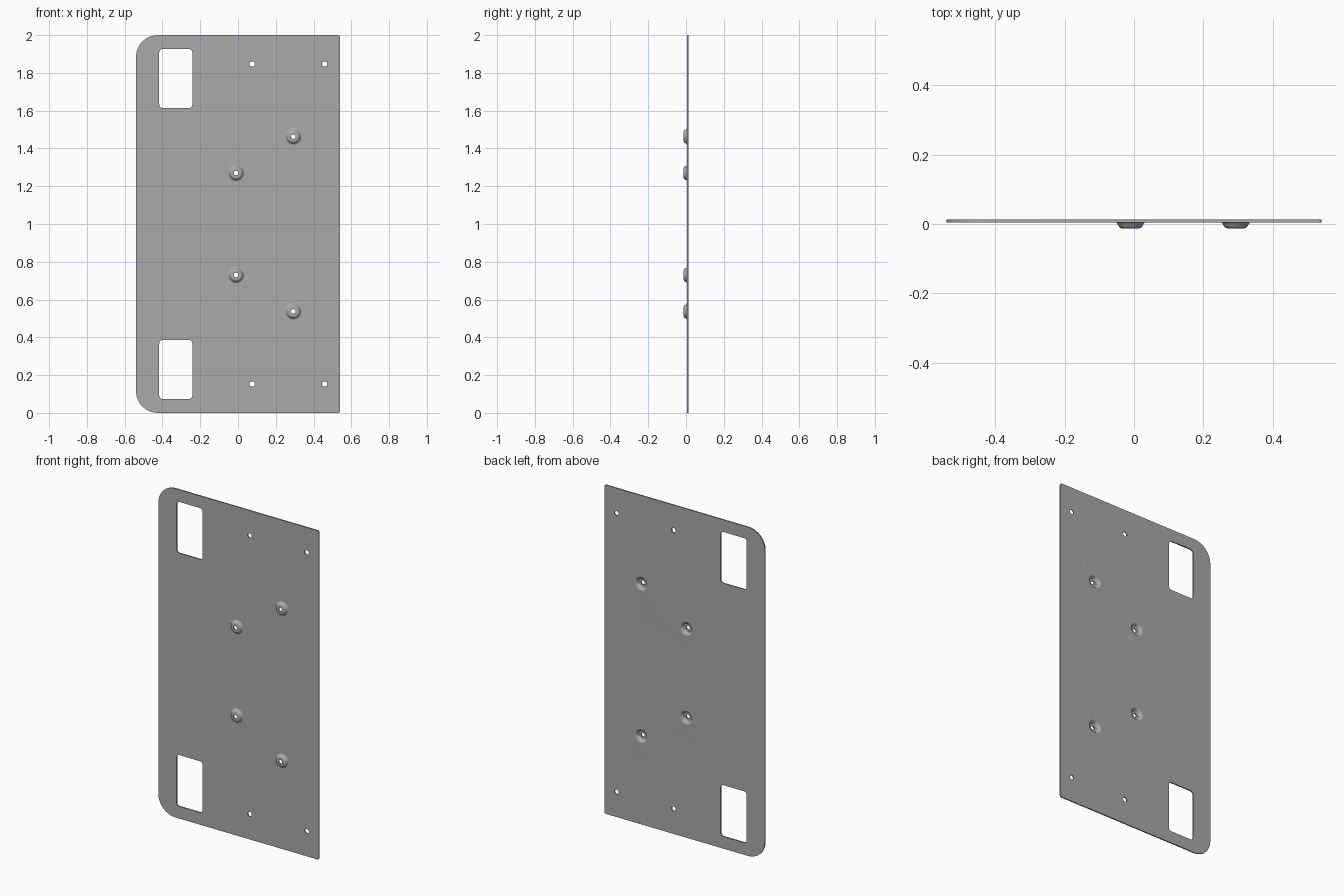
import bpy, bmesh, math
from mathutils import Vector

cube = bpy.data.objects.get("Cube")
if cube:
    bpy.data.objects.remove(cube, do_unlink=True)

FRONT_Y, THICK = 0.005, 0.0075

steel = bpy.data.materials.new("grey_steel")
steel.use_nodes = True
GREY = (0.4, 0.4, 0.4, 1)
steel.diffuse_color = GREY
steel.node_tree.nodes["Principled BSDF"].inputs["Base Color"].default_value = GREY


def rounded_rect(x0, x1, z0, z1, r_left, r_right, steps=8):
    """Outline points in x, z with separate radii for the left and right corners."""
    corners = [(x1, z1, r_right, 0), (x0, z1, r_left, 90),
               (x0, z0, r_left, 180), (x1, z0, r_right, 270)]
    pts = []
    for x, z, r, start in corners:
        cx = x - r if x == x1 else x + r
        cz = z - r if z == z1 else z + r
        for i in range(steps + 1):
            a = math.radians(start + 90 * i / steps)
            pts.append((cx + r * math.cos(a), cz + r * math.sin(a)))
    return pts


def circle(cx, cz, r, n):
    return [(cx + r * math.cos(2 * math.pi * i / n),
             cz + r * math.sin(2 * math.pi * i / n)) for i in range(n)]


bm = bmesh.new()


def add_loop(pts):
    verts = [bm.verts.new((x, FRONT_Y, z)) for x, z in pts]
    edges = [bm.edges.new((verts[i - 1], v)) for i, v in enumerate(verts)]
    return verts, edges


# Plate outline and cut-outs, mirrored about mid height
boundary = add_loop(rounded_rect(-0.54, 0.54, 0, 2, 0.115, 0.01))[1]
dimples = []
for flip in (False, True):
    def mz(z):
        return 2 - z if flip else z
    z0, z1 = sorted((mz(1.614), mz(1.926)))
    boundary += add_loop(rounded_rect(-0.417, -0.242, z0, z1, 0.018, 0.018, 6))[1]
    for x in (0.075, 0.459):
        boundary += add_loop(circle(x, mz(1.847), 0.014, 24))[1]
    for x, z in ((-0.01, 1.27), (0.293, 1.463)):
        verts, edges = add_loop(circle(x, mz(z), 0.046, 32))
        boundary += edges
        dimples.append((x, mz(z), verts))

bmesh.ops.triangle_fill(bm, edges=boundary, use_beauty=True, normal=(0, -1, 0))

# Pressed dimples: radius and forward depth, ending at the central hole
PROFILE = [(0.043, 0), (0.040, 0.0015), (0.0375, 0.0045), (0.0355, 0.0085),
           (0.0335, 0.012), (0.031, 0.015), (0.028, 0.0168), (0.024, 0.0175),
           (0.012, 0.0175)]
for x, z, ring in dimples:
    for r, depth in PROFILE:
        new = [bm.verts.new((px, FRONT_Y - depth, pz))
               for px, pz in circle(x, z, r, len(ring))]
        for i in range(len(ring)):
            bm.faces.new((ring[i - 1], ring[i], new[i], new[i - 1]))
        ring = new

# Front side of the sheet faces -y
bm.normal_update()
for f in bm.faces:
    if f.normal.dot(Vector((0, -1, 0))) < 0:
        f.normal_flip()

mesh = bpy.data.meshes.new("mounting_plate")
bm.to_mesh(mesh)
bm.free()
plate = bpy.data.objects.new("mounting_plate", mesh)
bpy.context.collection.objects.link(plate)
mesh.materials.append(steel)

# Sheet thickness towards the back
bpy.ops.object.select_all(action='DESELECT')
plate.select_set(True)
bpy.context.view_layer.objects.active = plate
solid = plate.modifiers.new("sheet_thickness", 'SOLIDIFY')
solid.thickness = THICK
solid.offset = -1
solid.use_even_offset = True
bpy.ops.object.modifier_apply(modifier=solid.name)
bpy.ops.object.shade_smooth_by_angle(angle=math.radians(40))
